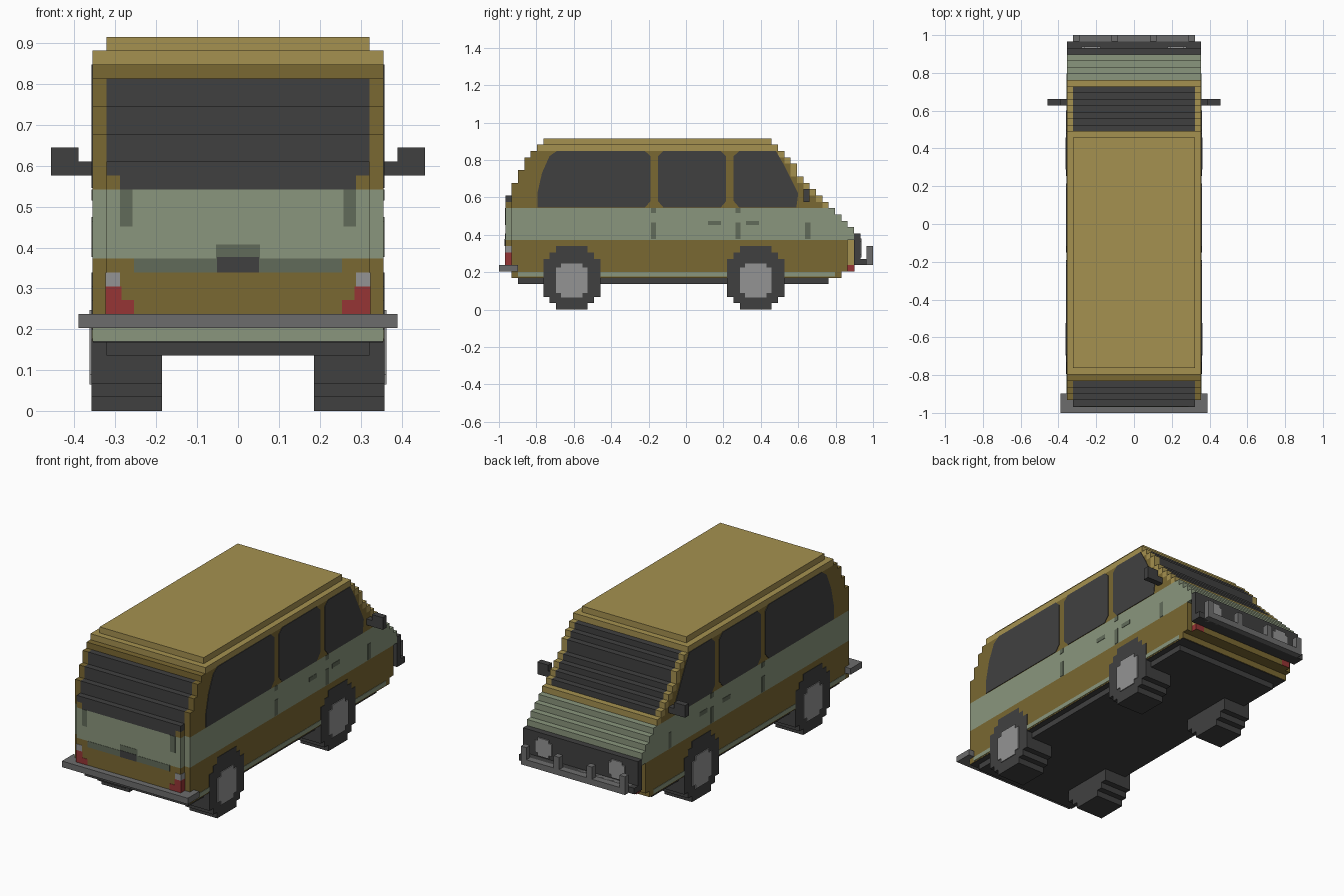
import bpy, bmesh
from mathutils import Vector

old = bpy.data.objects.get("Cube")
if old:
    bpy.data.objects.remove(old, do_unlink=True)

V = 2 / 59          # block size
HALF, INSET = 10.5, 9.5   # half widths in blocks


def material(name, r, g, b):
    m = bpy.data.materials.new(name)
    m.use_nodes = True
    m.diffuse_color = (r, g, b, 1)
    m.node_tree.nodes["Principled BSDF"].inputs["Base Color"].default_value = (r, g, b, 1)
    return m


light_gold = material("light_gold", .376, .283, .08)
dark_gold = material("dark_gold", .195, .138, .032)
green = material("sage_green", .254, .305, .205)
dark_green = material("dark_sage", .12, .145, .1)
black = material("charcoal", .051, .051, .051)
grey = material("bumper_grey", .152, .152, .152)
silver = material("light_grey", .296, .296, .296)
red = material("lamp_red", .305, .035, .035)


def finish(name, bm, mat):
    bmesh.ops.recalc_face_normals(bm, faces=bm.faces)
    mesh = bpy.data.meshes.new(name)
    bm.to_mesh(mesh)
    bm.free()
    mesh.materials.append(mat)
    obj = bpy.data.objects.new(name, mesh)
    bpy.context.collection.objects.link(obj)


def add_box(bm, x0, x1, y0, y1, z0, z1):
    cube = bmesh.ops.create_cube(bm, size=1)
    for v in cube["verts"]:
        v.co = Vector((x1 if v.co.x > 0 else x0,
                       (y1 if v.co.y > 0 else y0) - 29.5,
                       z1 if v.co.z > 0 else z0)) * V


def part(name, mat, boxes, mirror=False):
    """Join blocks given as (x0, x1, y0, y1, z0, z1) in block units."""
    bm = bmesh.new()
    for b in boxes:
        add_box(bm, *b)
        if mirror:
            add_box(bm, -b[1], -b[0], *b[2:])
    finish(name, bm, mat)


def centred(w, *rest):
    return (-w, w, *rest)


def side_plate(name, mat, outline):
    """Thin plate on both flanks from a (y, z) outline in world units."""
    bm = bmesh.new()
    for s in (-1, 1):
        face = bm.faces.new([bm.verts.new((s * (HALF * V - .002), y, z)) for y, z in outline])
        ext = bmesh.ops.extrude_face_region(bm, geom=[face])
        for v in ext["geom"]:
            if isinstance(v, bmesh.types.BMVert):
                v.co.x += s * .005
    finish(name, bm, mat)


# Stepped ends of the cabin, by block layer
nose = {16: 52, 17: 51, 18: 50, 19: 49, 20: 48, 21: 47, 22: 47, 23: 46, 24: 45}
tail = {16: 2, 17: 2, 18: 2, 19: 2, 20: 3, 21: 3, 22: 4, 23: 4, 24: 5}

# Lower body
part("lower_body", dark_gold, [
    centred(HALF, 2, 54, 5, 6), centred(HALF, 2, 55, 6, 11), centred(INSET, 1, 2, 6, 11),
    centred(INSET, 55, 56, 6, 7)])
part("nose_corners", light_gold, [centred(INSET, 55, 56, 7, 11)])
part("waist_band", green,
     [centred(HALF, 2, min(56, 68 - k), k, k + 1) for k in range(11, 16)]
     + [centred(INSET, 1, 2, 11, 16)])

# Cabin, pillars and end glass
part("cabin", dark_gold,
     [centred(HALF, tail[k] + 1, nose[k] - 1, k, k + 1) for k in nose]
     + [centred(HALF, 5, 7, 24, 25)])
part("front_pillars", light_gold,
     [(INSET, HALF, nose[k] - 1, nose[k], k, k + 1) for k in nose], True)
part("cowl", light_gold, [centred(INSET, 51, 52, 16, 17)])
part("windscreen", black,
     [centred(INSET, nose[k] - 1, nose[k], k, k + 1) for k in range(17, 25)])
part("rear_pillars", dark_gold,
     [(INSET, HALF, tail[k], tail[k] + 1, k, k + 1) for k in range(16, 24)]
     + [(8.5, INSET, 1, 2, 16, 17)], True)
part("rear_window", black,
     [centred(INSET, tail[k], tail[k] + 1, k, k + 1) for k in range(18, 24)]
     + [centred(8.5, 1, 3, 16, 17), centred(INSET, 1, 3, 17, 18)])
part("roof", light_gold, [centred(HALF, 6, 44, 25, 26), centred(INSET, 7, 43, 26, 27)])

# Side windows
side_plate("rear_side_window", black, [
    (-.795, .545), (-.22, .545), (-.19, .58), (-.19, .82), (-.22, .848),
    (-.69, .848), (-.73, .82), (-.77, .73), (-.795, .62)])
side_plate("middle_side_window", black, [
    (-.12, .545), (.185, .545), (.215, .58), (.215, .82), (.185, .848),
    (-.12, .848), (-.15, .82), (-.15, .58)])
side_plate("front_side_window", black, [
    (.285, .545), (.59, .545), (.6, .62), (.52, .78), (.48, .848),
    (.285, .848), (.255, .82), (.255, .58)])

# Door details and sill
EDGE = HALF + .06
part("door_handles", dark_green,
     [(HALF - .1, EDGE, y, y + 2, 13.3, 14) for y in (33, 39)], True)
part("door_seams", dark_green,
     [(HALF - .1, EDGE, y, y + .8, z, z + h)
      for y in (24, 37.3) for z, h in ((11.1, 2.6), (15.2, .8))]
     + [(HALF - .1, EDGE, 48.3, 49.1, 11.1, 13.7)], True)
part("sill_stripe", green,
     [(HALF - .1, EDGE, a, b, 5.2, 5.9) for a, b in ((3, 7), (16, 36), (45, 53))], True)
part("rear_valance", green, [centred(HALF - .02, 1.94, 2.1, 5, 6)])
part("underfloor", black, [centred(INSET, 3, 52, 4, 5), centred(HALF - .05, 2.1, 53.9, 4.95, 5.05)])

# Rear details
part("tailgate_shadow", dark_green, [centred(7.5, .95, 1.1, 10, 11), centred(1.6, .95, 1.1, 11, 12)])
part("tailgate_recess", black, [centred(1.5, .9, 1.1, 10, 11.1)])
part("tailgate_hinges", dark_green, [(7.6, 8.5, .95, 1.1, 13.3, 16)], True)
part("tail_lamps", red, [(8.4, 9.56, .94, 2, 7, 9), (7.5, 8.4, .94, 1.1, 7, 8)], True)
part("reverse_lamps", silver, [(8.5, 9.56, .94, 2, 9, 10)], True)
part("rear_bumper", grey, [centred(11.5, 0, 3, 6, 7)])

# Front details
part("grille", black, [centred(HALF, 56, 57, 7, 12), centred(INSET, 55, 56, 11, 12),
                       centred(HALF, 57, 58, 7, 8)])
part("headlamps", silver, [(5.2, 8.2, 57, 57.2, 8.7, 10.7), (5.7, 7.7, 57, 57.2, 8.2, 11.2)], True)
part("front_bumper", grey, [centred(INSET, 57, 59, 7, 8)])
part("bumper_guards", grey, [(2.5, 3.5, 58, 59, 8, 10), (8.5, 9.5, 58, 59, 8, 10)], True)
part("front_markers", red, [(8, 9.56, 55, 56.06, 6, 7)], True)

# Mirrors
part("mirrors", black, [(HALF - .5, 11.5, 48, 49, 17, 18), (11.5, 13.5, 48, 49, 17, 19)], True)

# Wheels
for name, c in (("rear", 11.5), ("front", 40.5)):
    part(name + "_wheels", black,
         [(5.5, EDGE, c - r, c + r, 5 - h, 5 + h) for r, h in ((2.5, 5), (3.5, 4), (4.5, 3))], True)
    part(name + "_hubs", silver,
         [(HALF, HALF + .2, c - r, c + r, 4.6 - h, 4.6 + h) for r, h in ((2.5, 2), (1.7, 2.7))], True)
